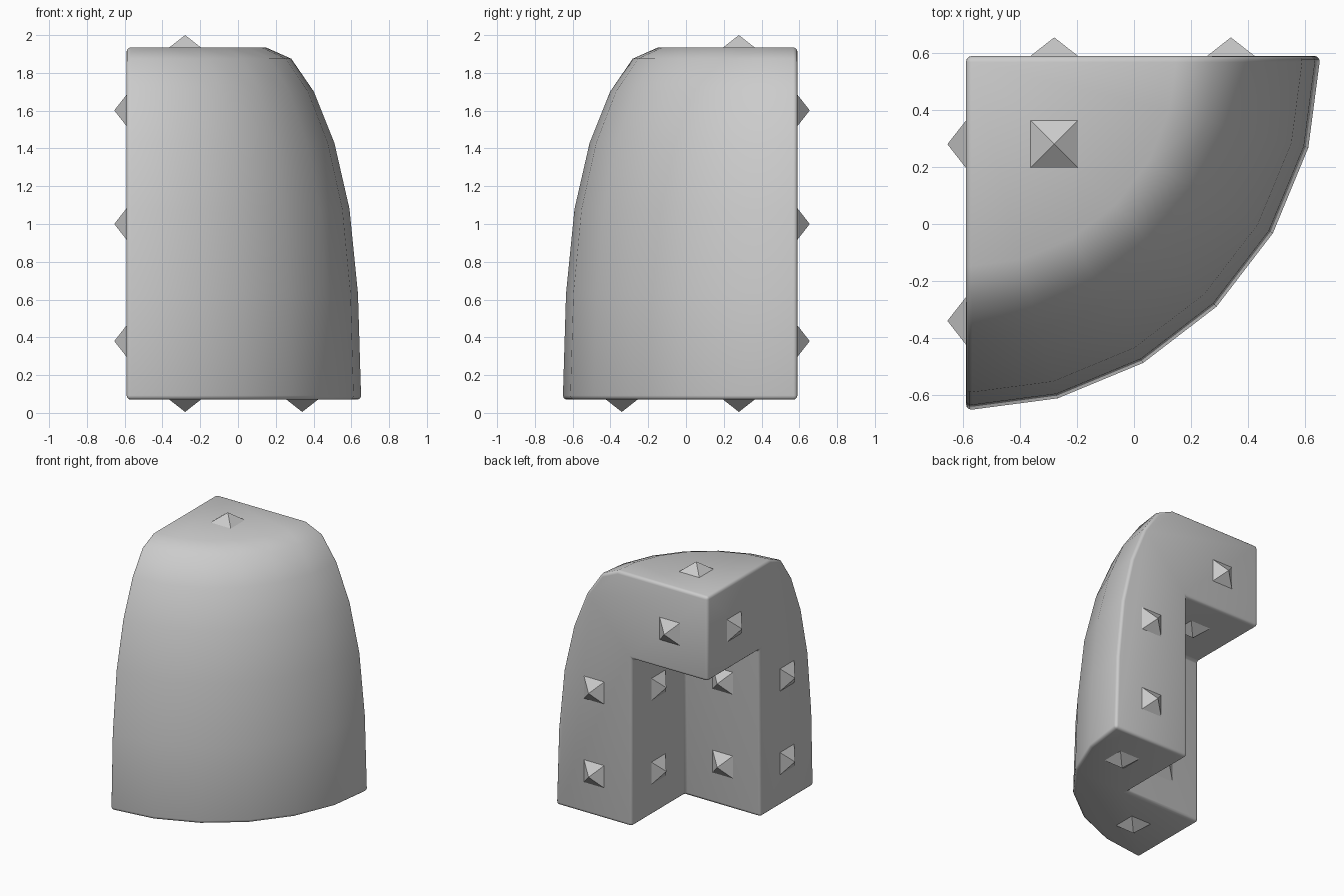
import bpy, bmesh, math
from mathutils import Vector

if "Cube" in bpy.data.objects:
    bpy.data.objects.remove(bpy.data.objects["Cube"])

C = 0.59           # inner corner sits at (-C, C)
ZB, ZT = 0.07, 1.935
U = 0.62           # cell size
SEG = 6


def obj_from(bm, name):
    bmesh.ops.recalc_face_normals(bm, faces=bm.faces)
    me = bpy.data.meshes.new(name)
    bm.to_mesh(me)
    bm.free()
    ob = bpy.data.objects.new(name, me)
    bpy.context.collection.objects.link(ob)
    return ob


# Quarter dome: profile (radius, z) swept 90 degrees around the corner
profile = [(1.245, ZB), (1.228, 0.63), (1.183, 1.08), (1.103, 1.43),
           (0.995, 1.70), (0.875, 1.875), (0.74, ZT)]
bm = bmesh.new()
rings = []
for r, z in profile:
    ring = []
    for i in range(SEG + 1):
        a = -math.pi / 2 * i / SEG
        ring.append(bm.verts.new((-C + r * math.cos(a), C + r * math.sin(a), z)))
    rings.append(ring)
for lo, hi in zip(rings, rings[1:]):
    for i in range(SEG):
        bm.faces.new((lo[i], lo[i + 1], hi[i + 1], hi[i]))
b = bm.verts.new((-C, C, ZB))
t = bm.verts.new((-C, C, ZT))
bm.faces.new([b] + rings[0])
bm.faces.new([t] + rings[-1])
for i in (0, SEG):
    bm.faces.new([b] + [ring[i] for ring in rings] + [t])
body = obj_from(bm, "dome_corner")

# Notch: one cell wide and two cells high under the corner
bm = bmesh.new()
bmesh.ops.create_cube(bm, size=1)
for v in bm.verts:
    v.co = Vector((-C + U if v.co.x > 0 else -C - 1,
                   C - U if v.co.y < 0 else C + 1,
                   ZB + 2 * U if v.co.z > 0 else ZB - 1))
cutter = obj_from(bm, "notch_cutter")
cutter.hide_render = True

cut = body.modifiers.new("notch", 'BOOLEAN')
cut.operation = 'DIFFERENCE'
cut.solver = 'EXACT'
cut.object = cutter
bev = body.modifiers.new("edge_rounding", 'BEVEL')
bev.width = 0.022
bev.segments = 3
bev.limit_method = 'ANGLE'
bev.angle_limit = math.radians(50)
bpy.context.view_layer.objects.active = body
body.select_set(True)
for m in ("notch", "edge_rounding"):
    bpy.ops.object.modifier_apply(modifier=m)
bpy.data.objects.remove(cutter)
bpy.ops.object.shade_smooth_by_angle(angle=math.radians(50))
body.select_set(False)


# Studs: small square pyramids at the cell centres of the flat faces
def stud(name, pos, normal):
    bm = bmesh.new()
    n = Vector(normal)
    u = Vector((n.y, n.z, n.x))
    w = n.cross(u)
    s = 0.083
    p = Vector(pos)
    base = [bm.verts.new(p + u * s * i + w * s * j)
            for i, j in ((1, 1), (-1, 1), (-1, -1), (1, -1))]
    tip = bm.verts.new(p + n * 0.065)
    bm.faces.new(base)
    for i in range(4):
        bm.faces.new((base[i], base[(i + 1) % 4], tip))
    obj_from(bm, name)


near, far = C - U / 2, C - 1.5 * U      # 0.28, -0.34
z1, z2, z3 = ZB + U / 2, ZB + 1.5 * U, ZB + 2.47 * U
stud("top_stud", (-near, near, ZT), (0, 0, 1))
stud("notch_ceiling_stud", (-near, near, ZB + 2 * U), (0, 0, -1))
stud("bottom_stud_right", (-far, near, ZB), (0, 0, -1))
stud("bottom_stud_front", (-near, far, ZB), (0, 0, -1))
for d, z in ((near, z3), (far, z1), (far, z2)):
    stud("left_stud", (-C, d, z), (-1, 0, 0))
    stud("back_stud", (-d, C, z), (0, 1, 0))
for z in (z1, z2):
    stud("notch_side_stud", (-C + U, near, z), (-1, 0, 0))
    stud("notch_front_stud", (-near, C - U, z), (0, 1, 0))
